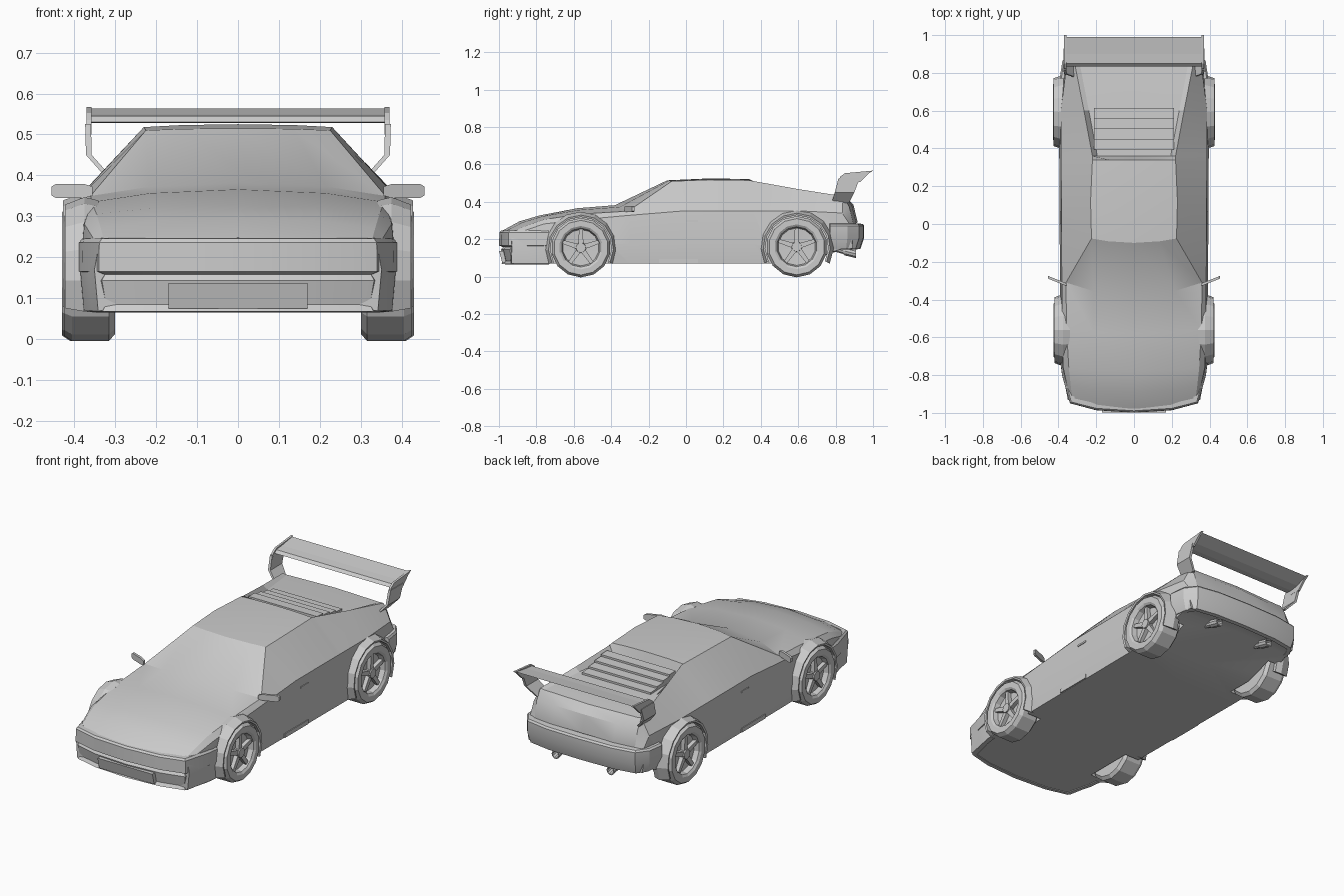
import bpy, bmesh, math
from mathutils import Vector

if "Cube" in bpy.data.objects:
    bpy.data.objects.remove(bpy.data.objects["Cube"])


def loft(bm, rings, loop=False):
    """Skin closed rings of points; cap the ends unless looped."""
    vs = [[bm.verts.new(p) for p in r] for r in rings]
    n = len(vs[0])
    pairs = list(zip(vs, vs[1:])) + ([(vs[-1], vs[0])] if loop else [])
    for a, b in pairs:
        for i in range(n):
            j = (i + 1) % n
            bm.faces.new((a[i], a[j], b[j], b[i]))
    if not loop:
        bm.faces.new(vs[0][::-1])
        bm.faces.new(vs[-1])


def finish(name, bm, mirror=False, smooth=None):
    bmesh.ops.recalc_face_normals(bm, faces=bm.faces[:])
    me = bpy.data.meshes.new(name)
    bm.to_mesh(me)
    bm.free()
    ob = bpy.data.objects.new(name, me)
    bpy.context.collection.objects.link(ob)
    if mirror:
        ob.modifiers.new("mirror", 'MIRROR').use_mirror_merge = False
    if smooth:
        bpy.ops.object.select_all(action='DESELECT')
        ob.select_set(True)
        bpy.context.view_layer.objects.active = ob
        bpy.ops.object.shade_smooth_by_angle(angle=math.radians(smooth))
    return ob


def solid(name, rings, mirror=False, smooth=None):
    bm = bmesh.new()
    loft(bm, rings)
    return finish(name, bm, mirror, smooth)


def prism(name, poly, x0, x1, mirror=False):
    return solid(name, [[(x, y, z) for y, z in poly] for x in (x0, x1)], mirror)


def box(name, x0, x1, y0, y1, z0, z1, mirror=False):
    return prism(name, [(y0, z0), (y1, z0), (y1, z1), (y0, z1)], x0, x1, mirror)


def line(pts, y):
    """Value of a straight-segment curve at y."""
    for (a, va), (b, vb) in zip(pts, pts[1:]):
        if y <= b:
            return va + (vb - va) * max(0, (y - a) / (b - a))
    return pts[-1][1]


def circle(y, z, r, x, n, turn=0):
    return [(x, y + r * math.cos(a), z + r * math.sin(a))
            for a in [2 * math.pi * (i + turn) / n for i in range(n)]]


def bumper(name, half, profile):
    """Sweep an (outset, z) profile round a half plan path, mirrored in x."""
    path = [Vector((-x, y)) for x, y in half[:0:-1]] + [Vector(p) for p in half]
    side = 1 if half[0][1] > 0 else -1
    rings = []
    for i, p in enumerate(path):
        t = (path[min(i + 1, len(path) - 1)] - path[max(i - 1, 0)]).normalized()
        n = Vector((-t.y, t.x)) * side
        rings.append([(p.x + n.x * o, p.y + n.y * o, z) for o, z in profile])
    return solid(name, rings, smooth=25)


# Body shell: curves along the car for the waist, shoulder and floor
waist = [(-.98, .35), (-.78, .385), (-.4, .392), (.6, .397), (.92, .36)]
shoulder = [(-.98, .225), (-.78, .282), (-.38, .328), (-.1, .35), (.6, .352), (.86, .34), (.92, .26)]
floor = [(.6, .07), (.855, .15)]
# upper body: y, bow in plan, edge half width, edge height, centre height
upper = [
    (-.978, .05, .325, .235, .248), (-.89, .04, .335, .272, .296),
    (-.78, .02, .345, .305, .328), (-.58, .02, .357, .335, .366),
    (-.38, .07, .36, .35, .382), (-.10, .06, .225, .51, .515),
    (.12, 0, .23, .518, .525), (.34, 0, .22, .515, .522),
    (.36, 0, .22, .511, .455), (.60, 0, .265, .468, .448),
    (.855, -.02, .312, .43, .427), (.895, -.03, .312, .375, .385),
    (.918, -.03, .31, .28, .29),
]
rings = []
for y, bow, wr, zr, zt in upper:
    wm, zb = line(waist, y), line(floor, y)
    deck = .35 < y < .87          # sunken engine deck between the buttresses
    inner = (wr - .026, zt) if deck else (wr * .6, zr + (zt - zr) * .7)
    half = [(0, zb), (wm - .009, zb), (wm, min(.21, zb + .1)), (wm - .01, line(shoulder, y)),
            (wr, zr), inner, (0, zt)]
    ring = half + [(-x, z) for x, z in half[-2:0:-1]]
    rings.append([(x, y + bow * (x / .36) ** 2, z) for x, z in ring])
body = solid("body", rings, smooth=22)

# Bumpers
bumper("front_bumper", [(0, -.993), (.2, -.98), (.335, -.945), (.375, -.8), (.383, -.735)],
       [(-.03, .248), (-.004, .246), (.005, .236), (.006, .166), (-.014, .158),
        (-.004, .144), (-.018, .085), (-.006, .068), (-.03, .066)])
bumper("rear_bumper", [(0, .945), (.2, .94), (.33, .918), (.372, .86), (.385, .77)],
       [(-.035, .285), (0, .282), (.008, .272), (.008, .208), (-.012, .148), (-.035, .146)])
prism("front_intake", [(-.999, .137), (-.983, .075), (-.95, .075), (-.95, .137)], -.17, .17)

# Wheels, wells and flares
N = 14
for tag, cy, cz, s, xo in (("front", -.562, .155, 1, .425), ("rear", .592, .16, 1.03, .43)):
    # wheel well cutter
    cut = solid(tag + "_well_cutter",
                [circle(cy, cz, .166 * s, x, 28) for x in (.293, .5)], mirror=True)
    cut.hide_render = True
    cut.hide_set(True)
    b = body.modifiers.new(tag + "_well", 'BOOLEAN')
    b.operation, b.object, b.solver = 'DIFFERENCE', cut, 'EXACT'

    # tyre with dished rim
    prof = [(.30, .142), (.315, .159), (xo - .02, .159), (xo, .146), (xo, .116),
            (xo - .008, .104), (xo - .035, .097), (xo - .04, .01)]
    solid(tag + "_tyre", [circle(cy, cz, r * s, x, N, .5) for x, r in prof], mirror=True)

    # five spokes and hub
    bm = bmesh.new()
    for k in range(5):
        a = math.pi / 2 + k * math.tau / 5
        c, q = math.cos(a), math.sin(a)
        loft(bm, [[(xo - d, cy + c * r - q * u * w, cz + q * r + c * u * w)
                   for d, u in ((.042, -1), (.015, -1), (.015, 1), (.042, 1))]
                  for r, w in ((.015, .014), (.101, .01))])
    loft(bm, [circle(cy, cz, .03, xo - .042, 10), circle(cy, cz, .026, xo - .008, 10)])
    finish(tag + "_spokes", bm, mirror=True)

    # arch flare
    prof = [(.34, .164), (xo - .006, .164), (xo - .003, .174), (.375, .192), (.34, .184)]
    angles = [math.radians(-27 + 23.4 * i) for i in range(11)]
    solid(tag + "_flare", [[(x, cy + r * s * math.cos(a), cz + r * s * math.sin(a))
                            for x, r in prof] for a in angles], mirror=True)

# Engine louvres: a stepped stack behind the roof
steps = [(.395, .44)]
for i in range(4):
    y, z = .395 + .055 * i, .497 - .0125 * i
    steps += [(y, z), (y + .055, z - .002)]
steps.append((.615, .44))
prism("engine_louvres", steps, -.212, .212)

# Rear wing: blade, end plates, cranked posts
prism("wing_blade", [(.835, .53), (.85, .545), (.9, .55), (.99, .564), (.92, .536), (.87, .528)],
      -.362, .362)
prism("wing_end_plate", [(.812, .5), (.825, .535), (.85, .553), (1, .567), (.975, .55), (.93, .505)],
      .358, .37, mirror=True)
solid("wing_post", [[(x + u * .007, y, z) for u, y in ((-1, y0), (1, y0), (1, y1), (-1, y1))]
                    for x, z, y0, y1 in ((.315, .395, .778, .872), (.364, .45, .795, .9),
                                         (.366, .525, .815, .928))], mirror=True)

# Door mirrors, swept back
solid("door_mirror", [[(x, -.322 + (x - .355) * .4 + u * .007, .362 + v * h)
                       for u, v in ((-1, -1), (1, -1), (1, 1), (-1, 1))]
                      for x, h in ((.355, .011), (.375, .017), (.445, .017), (.455, .011))],
      mirror=True)

# Door handles and sill scoops
box("door_handle", .375, .391, 0, .065, .292, .302, mirror=True)
box("sill_scoop", .37, .391, -.145, .065, .072, .095, mirror=True)

# Exhaust tips, hollow at the end, drooping rearwards
rings = []
for y, r in ((.78, .016), (.84, .018), (.85, .024), (.91, .024), (.91, .018), (.87, .018)):
    z = .153 - (y - .78) * .24
    rings.append([(.17 + p[1], y, z + p[2]) for p in circle(0, 0, r, 0, 10)])
solid("exhaust_tip", rings, mirror=True)
